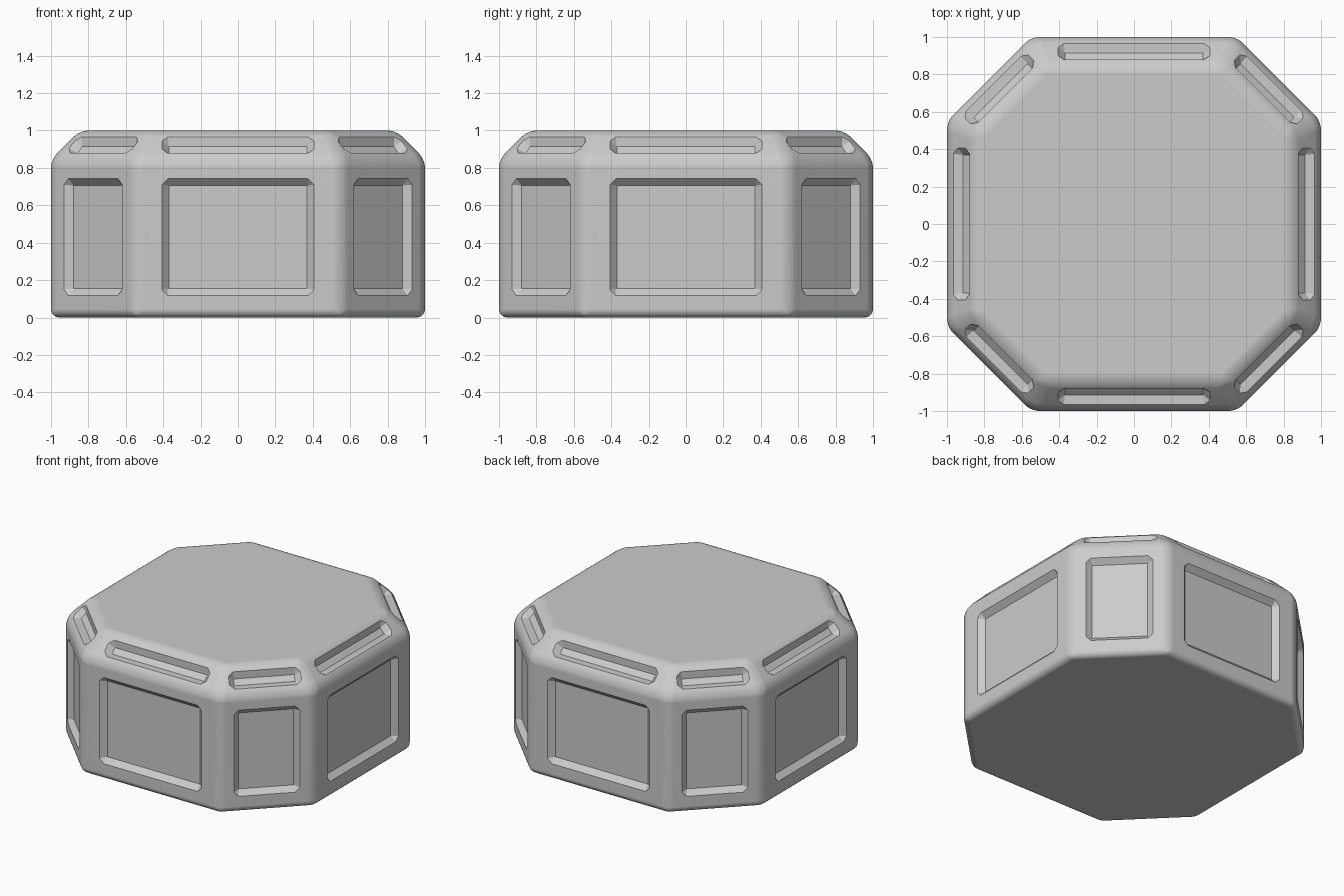
import bpy, bmesh, math
from mathutils import Vector, Matrix

if "Cube" in bpy.data.objects:
    bpy.data.objects.remove(bpy.data.objects["Cube"])

FLAT, CUT, HEIGHT = 1.0, 0.55, 1.0     # side distance, half side length, height
SLOPE, ROUND, DEPTH = 0.155, 0.045, 0.037
DIAG = (FLAT + CUT) / math.sqrt(2)      # distance of the diagonal sides


def ring(bm, inset, z):
    a, b = FLAT - inset, CUT - inset * math.tan(math.pi / 8)
    pts = [(b, -a), (a, -b), (a, b), (b, a), (-b, a), (-a, b), (-a, -b), (-b, -a)]
    return [bm.verts.new((x, y, z)) for x, y in pts]


def to_object(bm, name):
    bmesh.ops.recalc_face_normals(bm, faces=bm.faces[:])
    mesh = bpy.data.meshes.new(name)
    bm.to_mesh(mesh)
    bm.free()
    obj = bpy.data.objects.new(name, mesh)
    bpy.context.collection.objects.link(obj)
    return obj


def add_recess(bm, center, angle, tilt, hw, hh):
    """Sloped-wall recess cutter: clipped-corner rim, rectangular floor."""
    out = Vector((math.cos(angle) * math.cos(tilt), math.sin(angle) * math.cos(tilt), math.sin(tilt)))
    side = Vector((-math.sin(angle), math.cos(angle), 0))
    up = out.cross(side)
    c = 0.032
    rim = [(hw, hh - c), (hw - c, hh), (c - hw, hh), (-hw, hh - c),
           (-hw, c - hh), (c - hw, -hh), (hw - c, -hh), (hw, c - hh)]
    fw, fh = hw - DEPTH, hh - DEPTH
    floor = [(fw, fh), (-fw, fh), (-fw, -fh), (fw, -fh)]

    def layer(pts, d):
        return [bm.verts.new(center + side * u + up * v + out * d) for u, v in pts]
    o, r, f = layer(rim, 0.03), layer(rim, 0), layer(floor, -DEPTH)
    bm.faces.new(o)
    bm.faces.new(f)
    for i in range(8):
        j = (i + 1) % 8
        bm.faces.new((o[i], o[j], r[j], r[i]))
    for i in range(4):
        a, b, n = r[2 * i], r[2 * i + 1], r[(2 * i + 2) % 8]
        bm.faces.new((a, b, f[i]))                     # corner triangle
        bm.faces.new((b, n, f[(i + 1) % 4], f[i]))     # sloped wall


# Octagonal body with sloped shoulder and rounded edges
bm = bmesh.new()
rings = [ring(bm, 0, 0), ring(bm, 0, HEIGHT - SLOPE), ring(bm, SLOPE, HEIGHT)]
bm.faces.new(rings[0])
bm.faces.new(rings[2])
for lo, hi in zip(rings, rings[1:]):
    for i in range(8):
        j = (i + 1) % 8
        bm.faces.new((lo[i], lo[j], hi[j], hi[i]))
bmesh.ops.recalc_face_normals(bm, faces=bm.faces[:])
bmesh.ops.bevel(bm, geom=bm.edges[:], offset=ROUND, offset_type='OFFSET',
                segments=5, profile=0.5, affect='EDGES')
body = to_object(bm, "octagonal_body")

# Recess cutters: one side panel and one shoulder slot per side
bm = bmesh.new()
for k in range(8):
    ang = k * math.pi / 4
    dist, panel_w, slot_w = (FLAT, 0.407, 0.407) if k % 2 == 0 else (DIAG, 0.22, 0.24)
    d = Vector((math.cos(ang), math.sin(ang), 0))
    add_recess(bm, d * dist + Vector((0, 0, 0.43)), ang, 0, panel_w, 0.312)
    add_recess(bm, d * (dist - SLOPE / 2) + Vector((0, 0, HEIGHT - SLOPE / 2)),
               ang, math.pi / 4, slot_w, 0.061)
cutter = to_object(bm, "recess_cutter")
cutter.hide_render = True

# Cut the recesses and shade
mod = body.modifiers.new("recesses", 'BOOLEAN')
mod.operation = 'DIFFERENCE'
mod.solver = 'EXACT'
mod.object = cutter
bpy.context.view_layer.objects.active = body
body.select_set(True)
bpy.ops.object.modifier_apply(modifier=mod.name)
bpy.data.objects.remove(cutter)
bpy.ops.object.shade_smooth_by_angle(angle=math.radians(25))
body.modifiers.new("weighted_normals", 'WEIGHTED_NORMAL').keep_sharp = True
